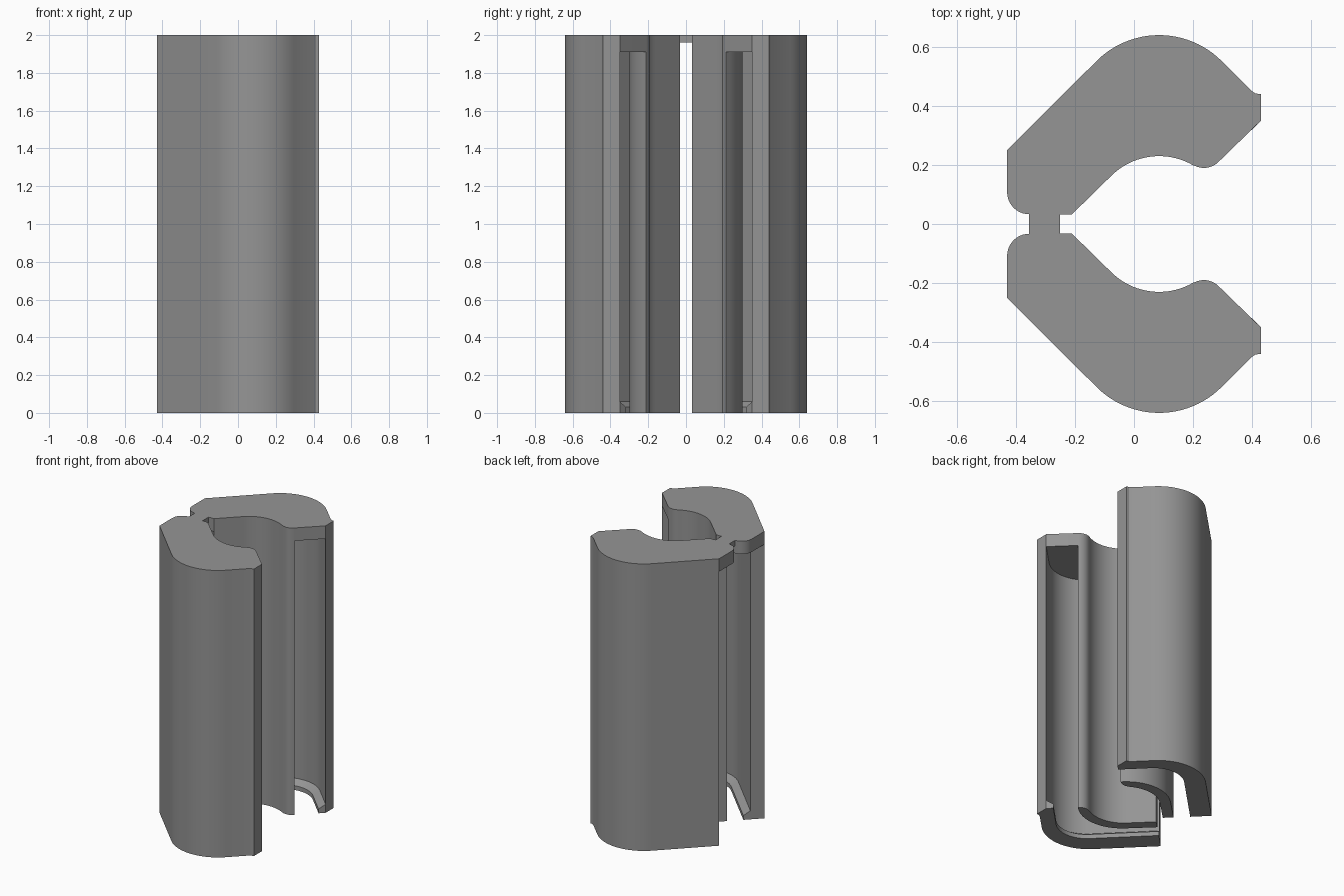
import bpy, bmesh, math

if "Cube" in bpy.data.objects:
    bpy.data.objects.remove(bpy.data.objects["Cube"])

D = math.sqrt(0.5)
mat = bpy.data.materials.new("grey plastic")
mat.diffuse_color = (0.3, 0.3, 0.3, 1)
mat.use_nodes = True
mat.node_tree.nodes["Principled BSDF"].inputs["Base Color"].default_value = mat.diffuse_color


def arc(cx, cy, r, a0, a1, n):
    """Points on an arc, angles in degrees."""
    pts = []
    for i in range(n + 1):
        a = math.radians(a0 + (a1 - a0) * i / n)
        pts.append((cx + r * math.cos(a), cy + r * math.sin(a)))
    return pts


def finish(name, bm):
    bmesh.ops.recalc_face_normals(bm, faces=bm.faces)
    me = bpy.data.meshes.new(name)
    bm.to_mesh(me)
    bm.free()
    me.materials.append(mat)
    ob = bpy.data.objects.new(name, me)
    bpy.context.collection.objects.link(ob)
    bpy.ops.object.select_all(action='DESELECT')
    ob.select_set(True)
    bpy.context.view_layer.objects.active = ob
    bpy.ops.object.shade_smooth_by_angle(angle=math.radians(25))


def prism(name, pts, z0, z1, side):
    """Extrude an outline upward; side -1 mirrors it to the front."""
    bm = bmesh.new()
    f = bm.faces.new([bm.verts.new((x, y * side, z0)) for x, y in pts])
    top = bmesh.ops.extrude_face_region(bm, geom=[f])["geom"]
    bmesh.ops.translate(bm, vec=(0, 0, z1 - z0),
                        verts=[v for v in top if isinstance(v, bmesh.types.BMVert)])
    finish(name, bm)


def lip_strip(name, side):
    """Bevelled ridge swept along the bottom of the outer wall."""
    bm = bmesh.new()
    near, tip = wall_inside(0), wall_inside(0.045)
    rows = []
    for (ax, ay), (bx, by) in zip(near, tip):
        sec = [(ax, ay, 0), (bx, by, 0), (bx, by, 0.03), (ax, ay, 0.06)]
        rows.append([bm.verts.new((x, y * side, z)) for x, y, z in sec])
    for r, s in zip(rows, rows[1:]):
        for k in range(4):
            j = (k + 1) % 4
            bm.faces.new((r[k], r[j], s[j], s[k]))
    bm.faces.new(rows[0])
    bm.faces.new(rows[-1])
    finish(name, bm)


def wall_inside(t):
    """Inner face of the outer wall, left to right, moved inward by t."""
    e = t * D
    return ([(-0.366 + e, 0.186 - e)]
            + arc(0.114, 0.327, 0.24 - t, 135, 45, 20)
            + [(0.43 - e, 0.35 - e)])


# Shared outlines of one half, left to right
outer = [(-0.43, 0.25)] + arc(0.085, 0.34, 0.30, 135, 45, 24) + \
    [(0.40, 0.45), (0.412, 0.442), (0.43, 0.44)]
inner = [(-0.21, 0.033)] + arc(0.085, 0, 0.23, 135, 60, 20)
bump = arc(0.237, 0.26, 0.07, 245, 315, 10)
corner = arc(-0.355, 0.108, 0.075, 180, 270, 10)
inner_back = [(-0.26, 0.08)] + arc(0.08, 0.02, 0.28, 135, 45, 20)

for side, label in ((1, "back"), (-1, "front")):
    # Solid cap over the whole half
    prism(label + "_cap", outer + [(0.43, 0.35)] + bump[::-1]
          + inner[::-1] + corner[::-1], 1.91, 2, side)
    # Outer and inner walls with an open channel between them
    prism(label + "_outer_wall", outer + wall_inside(0)[::-1], 0, 1.91, side)
    prism(label + "_inner_wall", inner + bump + inner_back[::-1], 0, 1.91, side)
    lip_strip(label + "_lip", side)

# Thin hinge joining the two caps
prism("hinge", [(-0.355, -0.034), (-0.25, -0.034), (-0.25, 0.034), (-0.355, 0.034)],
      1.96, 2, 1)
